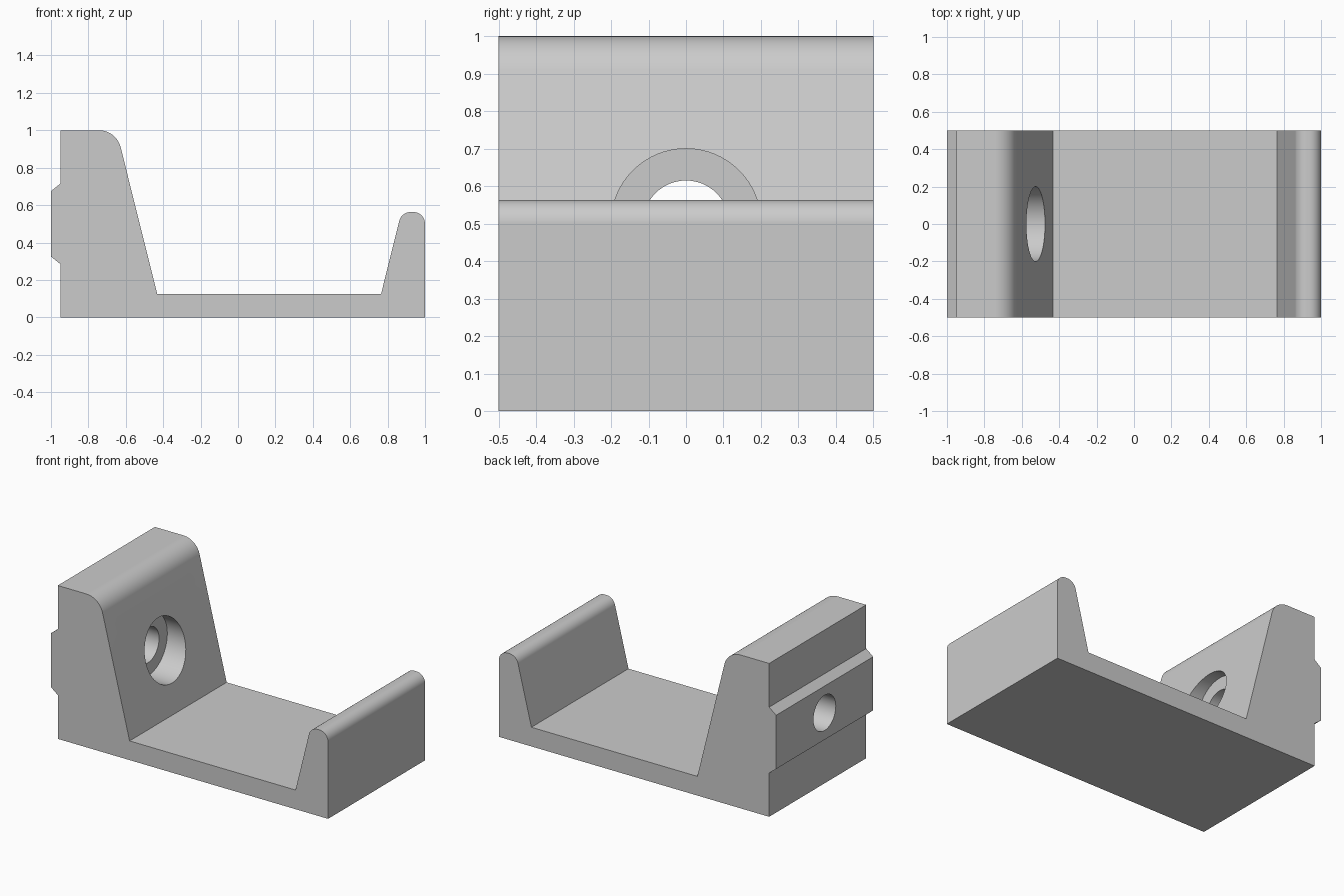
import bpy, bmesh, math
from mathutils import Vector, Matrix

cube = bpy.data.objects.get("Cube")
if cube:
    bpy.data.objects.remove(cube, do_unlink=True)

grey = bpy.data.materials.new("plain_grey")
grey.use_nodes = True
colour = (0.6, 0.6, 0.6, 1)
grey.diffuse_color = colour
grey.node_tree.nodes["Principled BSDF"].inputs["Base Color"].default_value = colour


def rounded(points, steps=12):
    """Replace each (x, z, radius) corner by a tangent arc."""
    out = []
    for i, (x, z, r) in enumerate(points):
        p = Vector((x, z))
        if not r:
            out.append(p)
            continue
        a = (Vector(points[i - 1][:2]) - p).normalized()
        b = (Vector(points[(i + 1) % len(points)][:2]) - p).normalized()
        half = a.angle(b) / 2
        centre = p + (a + b).normalized() * (r / math.sin(half))
        start = p + a * (r / math.tan(half)) - centre
        end = p + b * (r / math.tan(half)) - centre
        sweep = start.angle_signed(end)
        for k in range(steps + 1):
            out.append(centre + Matrix.Rotation(-sweep * k / steps, 2) @ start)
    return out


def make_object(name, bm):
    bmesh.ops.recalc_face_normals(bm, faces=bm.faces)
    mesh = bpy.data.meshes.new(name)
    bm.to_mesh(mesh)
    bm.free()
    mesh.materials.append(grey)
    obj = bpy.data.objects.new(name, mesh)
    bpy.context.collection.objects.link(obj)
    return obj


def bore_cutter(name, radius, x0, x1):
    """Cylinder along x at mid height of the tall wall."""
    bm = bmesh.new()
    place = Matrix.Translation(((x0 + x1) / 2, 0, 0.5)) @ Matrix.Rotation(math.pi / 2, 4, "Y")
    bmesh.ops.create_cone(bm, cap_ends=True, segments=64, radius1=radius,
                          radius2=radius, depth=x1 - x0, matrix=place)
    obj = make_object(name, bm)
    obj.hide_render = True
    return obj


# Bracket side profile: x, z, corner radius
profile = rounded([
    (-0.95, 0, 0), (1, 0, 0),
    (1, 0.563, 0.0625), (0.874, 0.563, 0.0625),    # low wall with rounded lip
    (0.765, 0.125, 0), (-0.432, 0.125, 0),         # tray floor
    (-0.65, 1, 0.12), (-0.95, 1, 0),               # tall sloped wall
    (-0.95, 0.715, 0), (-1, 0.675, 0),             # locating rib
    (-1, 0.325, 0), (-0.95, 0.285, 0),
])
bm = bmesh.new()
face = bm.faces.new([bm.verts.new((p.x, -0.5, p.y)) for p in profile])
extruded = bmesh.ops.extrude_face_region(bm, geom=[face])["geom"]
bmesh.ops.translate(bm, vec=(0, 1, 0),
                    verts=[v for v in extruded if isinstance(v, bmesh.types.BMVert)])
bracket = make_object("bracket", bm)

# Bolt hole through the tall wall, with a counterbore on its sloped side
cutters = [bore_cutter("bolt_hole_cutter", 0.115, -1.2, -0.4),
           bore_cutter("counterbore_cutter", 0.2, -0.65, -0.3)]
bpy.context.view_layer.objects.active = bracket
bracket.select_set(True)
for cutter in cutters:
    mod = bracket.modifiers.new(cutter.name, "BOOLEAN")
    mod.operation = "DIFFERENCE"
    mod.solver = "EXACT"
    mod.object = cutter
    bpy.ops.object.modifier_apply(modifier=mod.name)
    bpy.data.objects.remove(cutter, do_unlink=True)

# Smooth the rounds and bores, keep the flats flat
bpy.ops.object.shade_smooth_by_angle(angle=math.radians(25))
normals = bracket.modifiers.new("flat_faces", "WEIGHTED_NORMAL")
normals.keep_sharp = True
